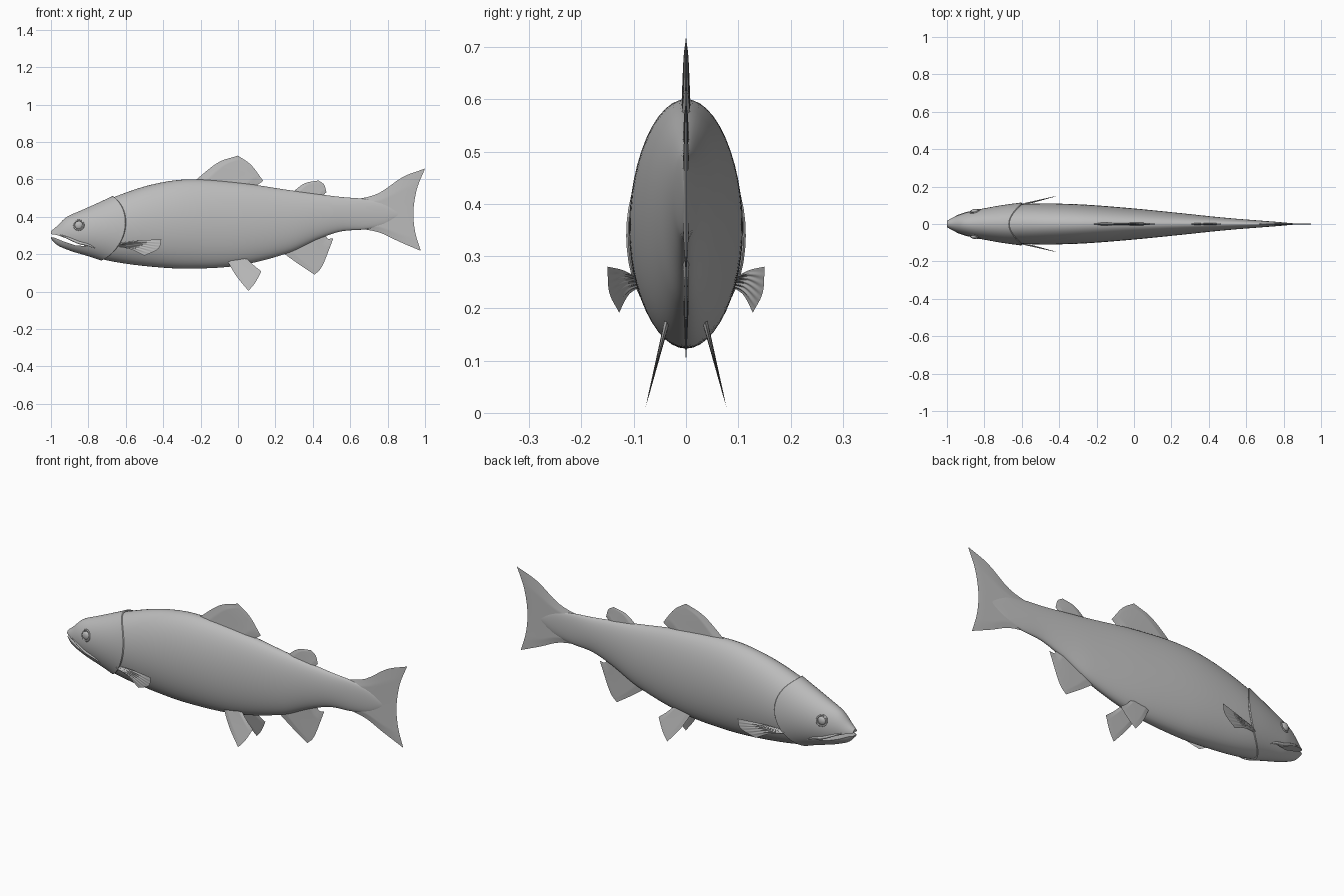
import bpy, bmesh, math
from mathutils import Vector

cube = bpy.data.objects.get("Cube")
if cube:
    bpy.data.objects.remove(cube, do_unlink=True)

grey = bpy.data.materials.new("fish grey")
grey.use_nodes = True
tint = (0.5, 0.5, 0.5, 1)
grey.diffuse_color = tint
grey.node_tree.nodes["Principled BSDF"].inputs["Base Color"].default_value = tint

# Body stations: x, top z, bottom z, half width
STATIONS = [
    (-1.0, .322, .283, .016), (-.97, .347, .252, .033), (-.92, .395, .228, .053),
    (-.85, .428, .205, .073), (-.67, .503, .161, .102), (-.47, .570, .134, .109),
    (-.27, .600, .123, .104), (0, .583, .139, .083), (.27, .543, .207, .056),
    (.43, .521, .281, .039), (.55, .506, .322, .028), (.68, .495, .333, .018),
    (.78, .475, .355, .010), (.87, .425, .405, .002)]


def slope(i, k):
    a, b = STATIONS[max(i - 1, 0)], STATIONS[min(i + 1, len(STATIONS) - 1)]
    return (b[k] - a[k]) / (b[0] - a[0])


def profile(x):
    """Smoothly interpolated centre height, half height and half width."""
    i = max(j for j in range(len(STATIONS) - 1) if x >= STATIONS[j][0] or j == 0)
    a, b = STATIONS[i], STATIONS[i + 1]
    w = b[0] - a[0]
    t = (x - a[0]) / w
    top, low, half = [
        (2*t**3 - 3*t**2 + 1) * a[k] + (t**3 - 2*t**2 + t) * w * slope(i, k)
        + (3*t**2 - 2*t**3) * b[k] + (t**3 - t**2) * w * slope(i + 1, k) for k in (1, 2, 3)]
    return (top + low) / 2, (top - low) / 2, half


def skin_y(x, z):
    mid, high, half = profile(x)
    return half * math.sqrt(max(0, 1 - ((z - mid) / high) ** 2))


def finish(name, bm, angle=40):
    bmesh.ops.recalc_face_normals(bm, faces=bm.faces)
    mesh = bpy.data.meshes.new(name)
    bm.to_mesh(mesh)
    bm.free()
    obj = bpy.data.objects.new(name, mesh)
    bpy.context.collection.objects.link(obj)
    mesh.materials.append(grey)
    smooth(obj, angle)
    return obj


def smooth(obj, angle=40):
    bpy.ops.object.select_all(action='DESELECT')
    obj.select_set(True)
    bpy.context.view_layer.objects.active = obj
    bpy.ops.object.shade_smooth_by_angle(angle=math.radians(angle))


def loft(name, rings):
    bm = bmesh.new()
    loops = [[bm.verts.new(p) for p in ring] for ring in rings]
    n = len(loops[0])
    for a, b in zip(loops, loops[1:]):
        for i in range(n):
            bm.faces.new((a[i], a[(i + 1) % n], b[(i + 1) % n], b[i]))
    bm.faces.new(loops[0])
    bm.faces.new(loops[-1])
    return finish(name, bm)


def skin_point(x, angle, swell=0.0, scale=1.0):
    mid, high, half = profile(x)
    c, s = math.cos(angle), math.sin(angle)
    return (x, (half * scale + swell) * c, mid + (high * scale + swell) * s)


ANGLES = [2 * math.pi * i / 48 for i in range(48)]

# Body, tucked under the rear of the head
body_rings = []
for i in range(61):
    x = -.82 + 1.69 * i / 60
    body_rings.append([skin_point(x, a, 0, min(1, .9 + (x + .82) * 1.4)) for a in ANGLES])
loft("body", body_rings)


# Head with curved gill covers that stand slightly proud of the body
def gill_x(angle):
    s = math.sin(angle)
    return -.605 - .095 * s * s + .03 * s


head_rings = []
for i in range(33):
    u = i / 32
    swell = .001 + .007 * u ** 5
    head_rings.append([skin_point(-1 + u * (gill_x(a) + 1), a, swell) for a in ANGLES])
head_rings.append([skin_point(gill_x(a) + .004, a, .004) for a in ANGLES])
head_rings.append([skin_point(gill_x(a) - .004, a, 0, .93) for a in ANGLES])
head_rings.append([skin_point(-.72, a, 0, .4) for a in ANGLES])
head = loft("head", head_rings)

# Mouth slit
slit = [(-1.03, .312), (-.97, .303), (-.91, .282), (-.86, .258), (-.80, .243),
        (-.87, .247), (-.93, .267), (-.98, .288), (-1.03, .296)]
bm = bmesh.new()
face = bm.faces.new([bm.verts.new((x, -.2, z)) for x, z in slit])
sweep = bmesh.ops.extrude_face_region(bm, geom=[face])["geom"]
bmesh.ops.translate(bm, vec=(0, .4, 0), verts=[v for v in sweep if isinstance(v, bmesh.types.BMVert)])
cutter = finish("mouth_cutter", bm)
cutter.hide_render = True
cutter.hide_set(True)
cut = head.modifiers.new("mouth", 'BOOLEAN')
cut.operation = 'DIFFERENCE'
cut.solver = 'EXACT'
cut.object = cutter
bpy.context.view_layer.objects.active = head
bpy.ops.object.modifier_apply(modifier="mouth")
bpy.data.objects.remove(cutter, do_unlink=True)
smooth(head)


def tube(name, points, radius, closed=False):
    curve = bpy.data.curves.new(name, 'CURVE')
    curve.dimensions = '3D'
    curve.bevel_depth = radius
    curve.bevel_resolution = 3
    curve.use_fill_caps = True
    line = curve.splines.new('POLY')
    line.points.add(len(points) - 1)
    for i, (p, q) in enumerate(zip(line.points, points)):
        p.co = (*q, 1)
        p.radius = 1 if closed else .35 + .65 * math.sin(math.pi * i / (len(points) - 1))
    line.use_cyclic_u = closed
    line.use_smooth = True
    curve.materials.append(grey)
    bpy.context.collection.objects.link(bpy.data.objects.new(name, curve))


def spline(points, t):
    """Catmull-Rom point along a short list, t from 0 to 1."""
    n = len(points) - 1
    i = min(int(t * n), n - 1)
    f = t * n - i
    b, c = points[i], points[i + 1]
    a = points[i - 1] if i else b * 2 - c
    d = points[i + 2] if i + 2 <= n else c * 2 - b
    return (b * 2 + (c - a) * f + (a * 2 - b * 5 + c * 4 - d) * f * f
            + (b * 3 - a - c * 3 + d) * f ** 3) / 2


# Eyes, eyelids and upper lips
LIP = [Vector(p) for p in ((-.95, .303), (-.90, .283), (-.85, .262), (-.80, .250), (-.765, .233))]
for side, word in ((1, "left"), (-1, "right")):
    ex, ez = -.851, .355
    ey = skin_y(ex, ez)
    bm = bmesh.new()
    bmesh.ops.create_uvsphere(bm, u_segments=24, v_segments=14, radius=.022)
    for v in bm.verts:
        v.co = (v.co.x + ex, v.co.y * .5 + side * ey, v.co.z + ez)
    finish(word + "_eye", bm)
    lid = []
    for i in range(28):
        a = math.tau * i / 28
        x, z = ex + .026 * math.cos(a), ez + .026 * math.sin(a)
        lid.append((x, side * (skin_y(x, z) + .001), z))
    tube(word + "_eyelid", lid, .004, True)
    lip = [spline(LIP, i / 16) for i in range(17)]
    tube(word + "_lip", [(p.x, side * skin_y(p.x, p.y), p.y) for p in lip], .008)


def fin(name, rows, thick, place=lambda x, z: Vector((x, 0, z)), normal=(0, 1, 0), rays=0):
    """Tapered blade spanned by root-to-tip rows of (x, z) points."""
    rows = [[Vector(p) for p in row] for row in rows]
    nu, nv = 40, 12
    bm = bmesh.new()
    for sign in (1, -1):
        grid = []
        for j in range(nv + 1):
            v = j / nv
            line = []
            for i in range(nu + 1):
                u = i / nu
                p = spline([spline(row, u) for row in rows], v)
                t = thick * (1 - .9 * v) * min(1, 6 * u, 6 * (1 - u))
                if rays:
                    t *= 1 + .5 * math.cos(math.tau * rays * u)
                if j == nv:
                    t = 0
                line.append(bm.verts.new(place(p.x, p.y) + Vector(normal) * sign * t))
            grid.append(line)
        for a, b in zip(grid, grid[1:]):
            for i in range(nu):
                bm.faces.new((a[i], a[i + 1], b[i + 1], b[i]))
    bmesh.ops.remove_doubles(bm, verts=bm.verts, dist=.00005)
    finish(name, bm, 60)


# Fins on the centre line
fin("dorsal_fin", [[(-.24, .585), (-.08, .57), (.08, .555)],
                   [(-.11, .688), (0, .65), (.11, .575)],
                   [(0, .727), (.07, .677), (.135, .592)]], .009)
fin("adipose_fin", [[(.29, .53), (.38, .515), (.455, .505)],
                    [(.355, .578), (.41, .56), (.465, .525)],
                    [(.43, .594), (.46, .572), (.473, .53)]], .006)
fin("anal_fin", [[(.23, .215), (.36, .26), (.47, .30)],
                 [(.32, .15), (.40, .19), (.48, .283)],
                 [(.41, .09), (.452, .14), (.51, .285)]], .006)
fin("tail_fin", [[(.62, .49), (.62, .45), (.62, .41), (.62, .37), (.62, .34)],
                 [(.75, .525), (.76, .47), (.76, .41), (.76, .36), (.75, .318)],
                 [(.88, .612), (.87, .51), (.86, .42), (.86, .33), (.86, .268)],
                 [(1, .658), (.957, .55), (.938, .43), (.947, .32), (.977, .218)]], .008)

# Paired fins
for side, word in ((1, "left"), (-1, "right")):
    fin(word + "_pelvic_fin", [[(-.06, .17), (0, .175), (.05, .175)],
                               [(-.01, .085), (.04, .115), (.085, .14)],
                               [(.056, .004), (.092, .048), (.125, .108)]], .005,
        lambda x, z: Vector((x, side * (.08 - .25 * z), z)), (0, 1, .25 * side))
    fin(word + "_pectoral_fin", [[(-.65, .258), (-.65, .25), (-.65, .24)],
                                 [(-.53, .273), (-.54, .25), (-.57, .225)],
                                 [(-.41, .28), (-.425, .23), (-.50, .192)]], .005,
        lambda x, z: Vector((x, side * (.098 + .25 * (x + .62)), z)), (-.25 * side, 1, 0), 6)
